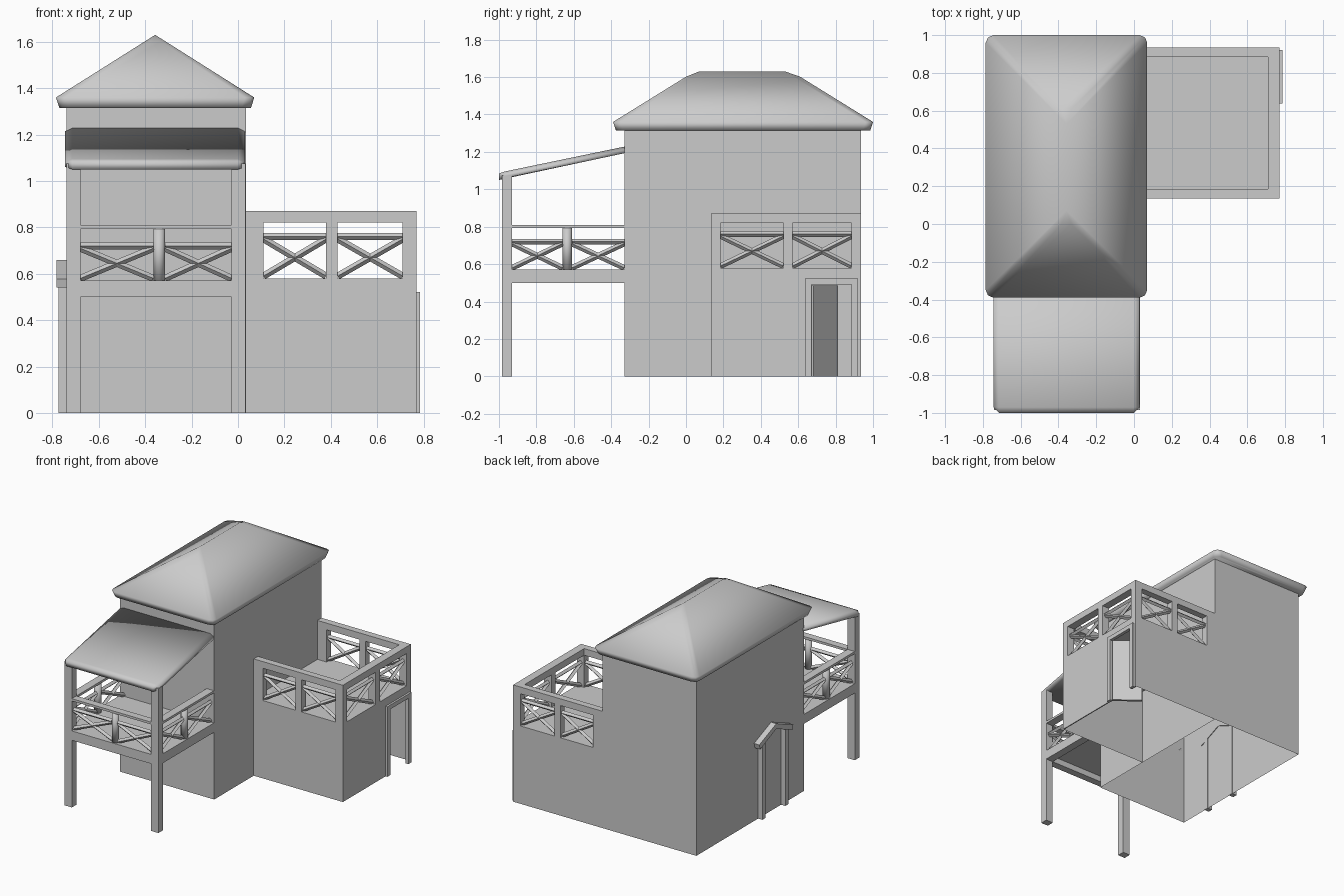
import bpy, bmesh, math
from mathutils import Vector

if "Cube" in bpy.data.objects:
    bpy.data.objects.remove(bpy.data.objects["Cube"])


def finish(name, bm, smooth=False):
    bmesh.ops.recalc_face_normals(bm, faces=bm.faces[:])
    for f in bm.faces:
        f.smooth = smooth
    me = bpy.data.meshes.new(name)
    bm.to_mesh(me)
    bm.free()
    ob = bpy.data.objects.new(name, me)
    bpy.context.collection.objects.link(ob)
    return ob


def box(name, x0, x1, y0, y1, z0, z1, drop=()):
    """Axis aligned box; drop lists outward directions left open."""
    bm = bmesh.new()
    bmesh.ops.create_cube(bm, size=1)
    bm.normal_update()
    gone = [f for f in bm.faces if any(f.normal.dot(Vector(d)) > 0.9 for d in drop)]
    if gone:
        bmesh.ops.delete(bm, geom=gone, context='FACES')
    for v in bm.verts:
        v.co = ((x0 + x1) / 2 + v.co.x * (x1 - x0),
                (y0 + y1) / 2 + v.co.y * (y1 - y0),
                (z0 + z1) / 2 + v.co.z * (z1 - z0))
    return finish(name, bm)


def strut(name, p, q, w, h=None, sides=4):
    """Straight bar between two points."""
    p, q = Vector(p), Vector(q)
    d = q - p
    bm = bmesh.new()
    bmesh.ops.create_cone(bm, cap_ends=True, segments=sides, radius1=w / 2,
                          radius2=w / 2, depth=d.length)
    ob = finish(name, bm, sides > 6)
    ob.data.transform(d.to_track_quat('Z', 'Y').to_matrix().to_4x4())
    ob.location = (p + q) / 2
    return ob


def hull(name, pts, smooth=True):
    bm = bmesh.new()
    for p in pts:
        bm.verts.new(p)
    res = bmesh.ops.convex_hull(bm, input=bm.verts[:])
    bmesh.ops.dissolve_limit(bm, angle_limit=0.01, verts=bm.verts[:], edges=bm.edges[:])
    return finish(name, bm, smooth)


def ring(x0, x1, y0, y1, z, c):
    """Rectangle with clipped corners."""
    return [(x, y, z) for xa, s in ((x0, 1), (x1, -1)) for ya, t in ((y0, 1), (y1, -1))
            for x, y in ((xa + s * c, ya), (xa, ya + t * c),
                         (xa + s * c * .3, ya + t * c * .3))]


def cross_brace(name, a, b, z0, z1):
    """X brace with a horizontal bar above, between plan points a and b."""
    strut(name + "_diagonal", (*a, z0), (*b, z1), 0.03)
    strut(name + "_diagonal", (*a, z1), (*b, z0), 0.03)
    strut(name + "_bar", (*a, z1 + 0.01), (*b, z1 + 0.01), 0.03)


DOWN, LEFT, RIGHT, UP = (0, 0, -1), (-1, 0, 0), (1, 0, 0), (0, 0, 1)

# Tower and its hipped roof
box("tower_walls", -0.74, 0.035, -0.33, 0.935, 0, 1.33, (DOWN, UP))
xc = -0.357
hull("tower_roof",
     ring(-0.77, 0.056, -0.375, 0.985, 1.315, 0.04) + ring(-0.785, 0.07, -0.39, 1.0, 1.36, 0.04)
     + [(xc, 0.07, 1.63), (xc, 0.53, 1.63)]
     + [(xc + s, y, 1.602) for s in (-0.025, 0.025) for y in (0.0, 0.61)])

# Porch roof
pts = []
for x0, x1, dz in ((-0.745, 0.03, 0.0), (-0.715, 0.0, 0.035)):
    pts += [(x, -0.32, 1.195 + dz) for x in (x0, x1)]
    pts += [(x, -0.97, 1.06 + dz) for x in (x0, x1)]
pts += [(x, -0.32, 1.215) for x in (-0.745, 0.03)]
pts += [(x, -0.97, 1.08) for x in (-0.745, 0.03)]
pts += [(x, -1.0, z) for x in (-0.715, 0.0) for z in (1.05, 1.085)]
hull("porch_roof", pts)

# Porch posts, floor frame and floor
for x in (-0.74, -0.027):
    box("porch_post", x, x + 0.06, -0.985, -0.93, 0, 1.075)
    box("porch_side_beam", x, x + 0.06, -0.93, -0.33, 0.5, 0.57)
box("porch_front_beam", -0.68, -0.027, -0.985, -0.93, 0.5, 0.57)
box("porch_floor", -0.68, -0.027, -0.93, -0.33, 0.545, 0.57)

# Porch railings: front and both sides
box("porch_front_rail", -0.68, -0.027, -0.985, -0.93, 0.793, 0.81)
strut("porch_front_baluster", (-0.34, -0.957, 0.57), (-0.34, -0.957, 0.795), 0.05, sides=12)
for a, b in ((-0.68, -0.365), (-0.315, -0.027)):
    cross_brace("porch_front_brace", (a, -0.957), (b, -0.957), 0.58, 0.71)
for x in (-0.71, 0.003):
    box("porch_side_rail", x - 0.03, x + 0.03, -0.93, -0.33, 0.793, 0.81)
    strut("porch_side_baluster", (x, -0.635, 0.57), (x, -0.635, 0.795), 0.05, sides=12)
    for a, b in ((-0.93, -0.66), (-0.61, -0.33)):
        cross_brace("porch_side_brace", (x, a), (x, b), 0.58, 0.71)

# Annex: open-bottomed shell, right wall pieces around the doorway
box("annex_walls", 0.035, 0.77, 0.135, 0.935, 0, 0.58, (DOWN, LEFT, RIGHT))
box("annex_wall_front_of_door", 0.762, 0.77, 0.135, 0.67, 0, 0.58)
box("annex_wall_behind_door", 0.762, 0.77, 0.885, 0.935, 0, 0.58)
box("annex_wall_over_door", 0.762, 0.77, 0.67, 0.885, 0.49, 0.58)

# Terrace parapet: top rail, uprights and braces on three sides
for y0 in (0.135, 0.885):
    y1, ym = y0 + 0.05, y0 + 0.025
    box("parapet_rail", 0.035, 0.77, y0, y1, 0.82, 0.87)
    for a, b in ((0.035, 0.11), (0.38, 0.43), (0.71, 0.77)):
        box("parapet_upright", a, b, y0, y1, 0.58, 0.82)
    for a, b in ((0.11, 0.38), (0.43, 0.71)):
        cross_brace("parapet_brace", (a, ym), (b, ym), 0.59, 0.75)
box("parapet_side_rail", 0.71, 0.77, 0.185, 0.885, 0.82, 0.87)
box("parapet_side_upright", 0.71, 0.77, 0.52, 0.57, 0.58, 0.82)
for a, b in ((0.185, 0.52), (0.57, 0.885)):
    cross_brace("parapet_side_brace", (0.74, a), (0.74, b), 0.59, 0.75)

# Annex door frame with the door standing ajar
for y in (0.637, 0.885):
    box("annex_door_jamb", 0.76, 0.785, y, y + 0.035, 0, 0.49)
box("annex_door_lintel", 0.76, 0.785, 0.637, 0.92, 0.49, 0.522)
leaf = box("annex_door_leaf", -0.01, 0.01, 0, 0.21, 0, 0.485)
leaf.location = (0.765, 0.675, 0)
leaf.rotation_euler.z = math.radians(52)

# Gabled doorway on the tower's left wall
yc = 0.055
for s in (-1, 1):
    y = yc + s * 0.135
    box("left_door_post", -0.775, -0.735, y - 0.018, y + 0.018, 0, 0.57)
    hull("left_door_canopy",
         [(x, yc + s * d, z) for x in (-0.783, -0.735)
          for d, z in ((0, 0.66), (0, 0.622), (0.2, 0.578), (0.19, 0.54))], False)
